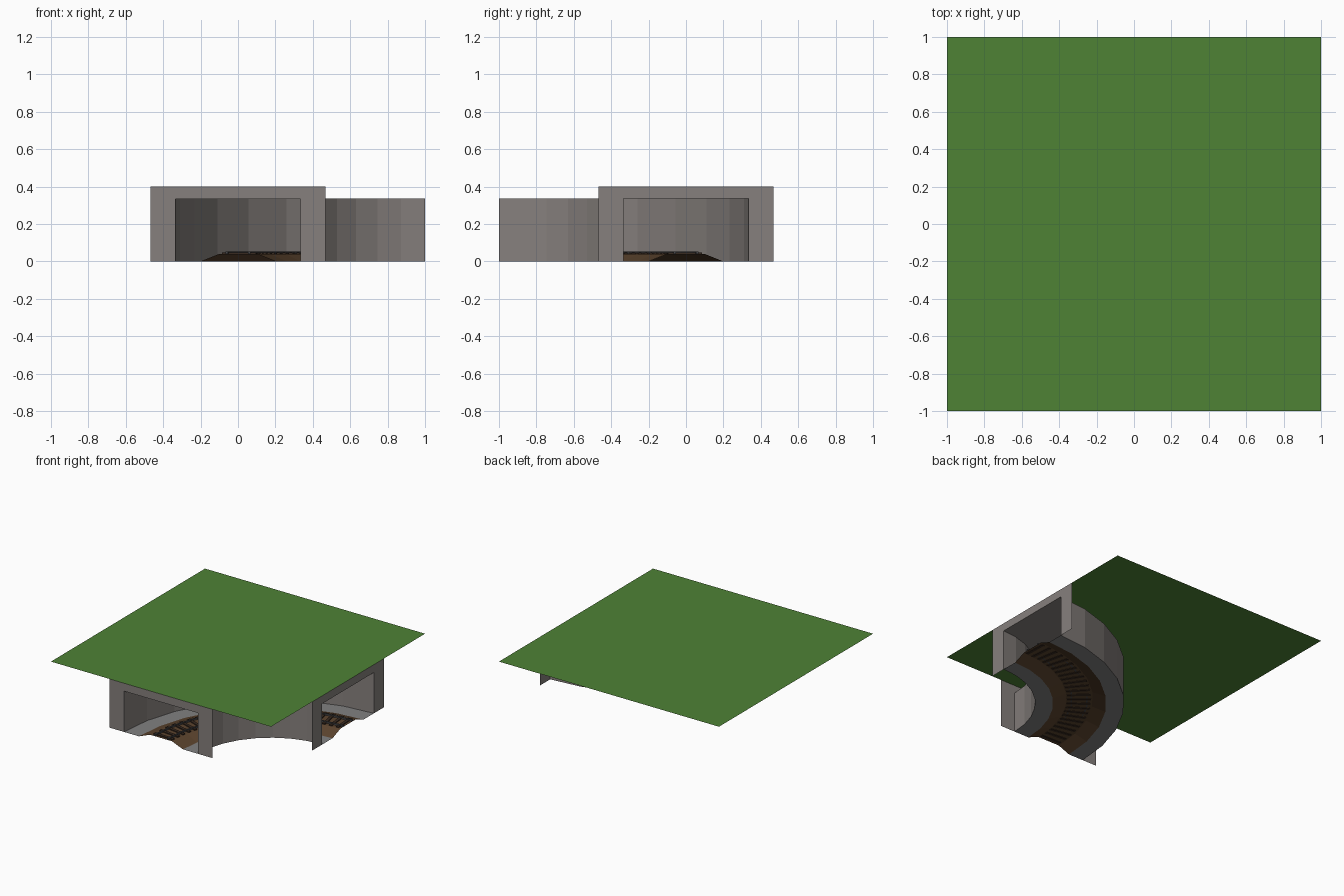
import bpy, bmesh, math
from mathutils import Matrix, Vector

if "Cube" in bpy.data.objects:
    bpy.data.objects.remove(bpy.data.objects["Cube"])

SEGMENTS = 8            # facets along the quarter turn
HALF = 0.335            # half width of the tunnel
ROOF = 0.335            # tunnel ceiling height
TOP = 0.40              # ground height
CENTRE = Vector((1, -1, 0))   # pivot of the bend


def material(name, *rgb):
    linear = [(c / 255 / 12.92) if c < 11 else ((c / 255 + 0.055) / 1.055) ** 2.4 for c in rgb]
    mat = bpy.data.materials.new(name)
    mat.use_nodes = True
    mat.diffuse_color = (*linear, 1)
    mat.node_tree.nodes["Principled BSDF"].inputs["Base Color"].default_value = (*linear, 1)
    return mat


grass = material("grass green", 78, 130, 53)
concrete = material("warm concrete", 134, 128, 125)
paving = material("grey paving", 128, 128, 128)
earth = material("brown ballast", 92, 68, 46)
timber = material("dark timber", 56, 42, 32)
steel = material("dark steel", 74, 74, 76)


def finish(name, bm, mat):
    mesh = bpy.data.meshes.new(name)
    bm.to_mesh(mesh)
    bm.free()
    mesh.materials.append(mat)
    obj = bpy.data.objects.new(name, mesh)
    bpy.context.collection.objects.link(obj)
    return obj


def bend_point(offset, z, angle):
    """Point on the bend; offset is measured outward from the track centre line."""
    r = 1 + offset
    return CENTRE + Vector((-r * math.cos(angle), r * math.sin(angle), z))


def sweep(name, profile, mat, closed=False):
    """Carry an (offset, z) profile round the quarter turn."""
    bm = bmesh.new()
    rings = [[bm.verts.new(bend_point(o, z, math.pi / 2 * i / SEGMENTS)) for o, z in profile]
             for i in range(SEGMENTS + 1)]
    count = len(profile)
    for a, b in zip(rings, rings[1:]):
        for k in range(count if closed else count - 1):
            n = (k + 1) % count
            bm.faces.new((a[k], a[n], b[n], b[k]))
    if closed:
        bm.faces.new(rings[0])
        bm.faces.new(rings[-1][::-1])
        bmesh.ops.recalc_face_normals(bm, faces=bm.faces)
    return finish(name, bm, mat)


# Ground sheet
bm = bmesh.new()
bmesh.ops.create_grid(bm, x_segments=1, y_segments=1, size=1,
                      matrix=Matrix.Translation((0, 0, TOP)))
finish("ground", bm, grass)

# Tunnel walls with ceiling
sweep("tunnel_shell", [(-HALF, 0), (-HALF, ROOF), (HALF, ROOF), (HALF, 0)], concrete)

# Walkways either side of the track
sweep("inner_walkway", [(-HALF, 0), (-0.2, 0)], paving)
sweep("outer_walkway", [(0.2, 0), (HALF, 0)], paving)

# Raised track bed
sweep("track_bed", [(-0.2, 0), (-0.1, 0.04), (0.1, 0.04), (0.2, 0)], earth)

# Rails
for label, o in (("inner", -0.06), ("outer", 0.06)):
    w = 0.006
    sweep(label + "_rail", [(o - w, 0.04), (o - w, 0.053), (o + w, 0.053), (o + w, 0.04)],
          steel, closed=True)

# Sleepers
bm = bmesh.new()
SLEEPERS = 24
for i in range(SLEEPERS):
    angle = math.pi / 2 * (i + 0.5) / SLEEPERS
    place = (Matrix.Translation(bend_point(-0.005, 0.042, angle))
             @ Matrix.Rotation(-angle, 4, "Z") @ Matrix.Diagonal((0.18, 0.024, 0.01, 1)))
    bmesh.ops.create_cube(bm, size=1, matrix=place)
finish("sleepers", bm, timber)


# Flat portal frames at both mouths
def portal(name, place):
    bm = bmesh.new()
    outer = [(-0.467, 0), (-0.467, TOP), (0.467, TOP), (0.467, 0)]
    inner = [(-HALF, 0), (-HALF, ROOF), (HALF, ROOF), (HALF, 0)]
    a, b = [[bm.verts.new(place(s, z)) for s, z in loop] for loop in (outer, inner)]
    for k in range(3):
        bm.faces.new((a[k], a[k + 1], b[k + 1], b[k]))
    finish(name, bm, concrete)


portal("front_portal", lambda s, z: (s, -1, z))
portal("side_portal", lambda s, z: (1, s, z))
